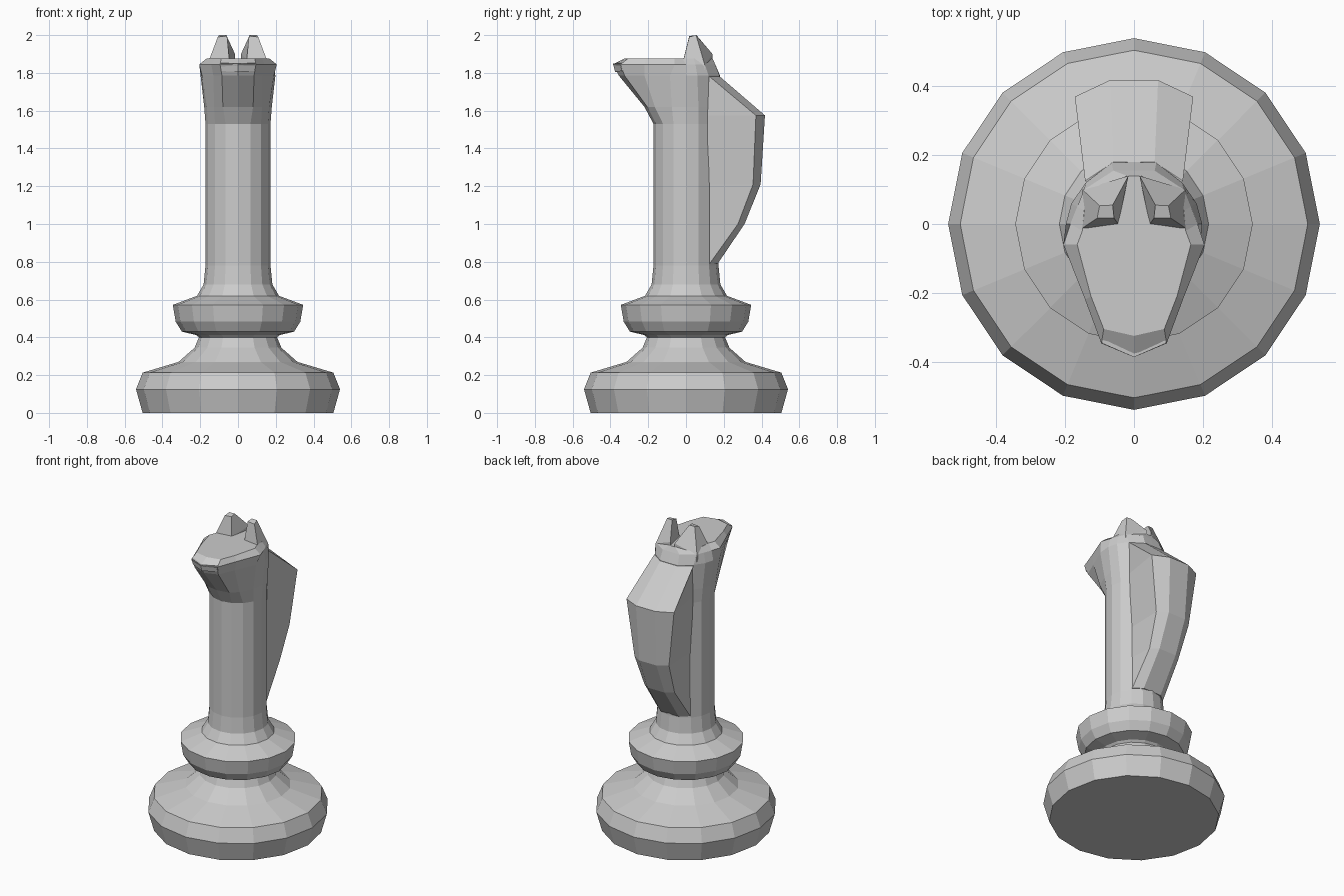
import bpy, bmesh
from math import sin, cos, pi

if "Cube" in bpy.data.objects:
    bpy.data.objects.remove(bpy.data.objects["Cube"])

SIDES = 16


def loft(name, rings):
    """Skin equal-length rings of points and cap both ends."""
    bm = bmesh.new()
    loops = [[bm.verts.new(p) for p in ring] for ring in rings]
    n = len(loops[0])
    for a, b in zip(loops, loops[1:]):
        for i in range(n):
            j = (i + 1) % n
            bm.faces.new((a[i], a[j], b[j], b[i]))
    bm.faces.new(loops[0][::-1])
    bm.faces.new(loops[-1])
    bmesh.ops.recalc_face_normals(bm, faces=bm.faces[:])
    mesh = bpy.data.meshes.new(name)
    bm.to_mesh(mesh)
    bm.free()
    obj = bpy.data.objects.new(name, mesh)
    bpy.context.collection.objects.link(obj)
    return obj


def circle(r, z):
    return [(r * cos(2 * pi * i / SIDES - pi / 2), r * sin(2 * pi * i / SIDES - pi / 2), z)
            for i in range(SIDES)]


def mirrored(half):
    """Complete a half outline (x >= 0) across x = 0."""
    return half + [(-x, y, z) for x, y, z in reversed(half) if x > 1e-6]


# Turned base, collar and neck
profile = [(.505, 0), (.54, .125), (.505, .213), (.315, .27), (.23, .345),
           (.207, .40), (.22, .412), (.297, .43), (.33, .483), (.345, .572),
           (.217, .62), (.182, .68), (.172, .78), (.172, 1.53)]
loft("base_and_neck", [circle(r, z) for r, z in profile])

# Head: half outlines run from muzzle to back of skull
outlines = [
    (1.62, [(0, -.22), (.08, -.205), (.127, -.165), (.165, -.075), (.179, 0),
            (.168, .066), (.13, .12), (.07, .16), (0, .172)]),
    (1.785, [(0, -.355), (.085, -.325), (.13, -.22), (.19, -.085), (.198, 0),
             (.182, .06), (.14, .12), (.065, .178), (0, .18)]),
    (1.845, [(0, -.387), (.095, -.347), (.142, -.22), (.205, -.06), (.185, 0),
             (.165, .05), (.145, .1), (.06, .155), (0, .155)]),
    (1.877, [(0, -.325), (.088, -.305), (.125, -.21), (.165, -.06), (.15, -.02),
             (.145, .04), (.125, .09), (.02, .14), (0, .14)]),
]
head = [circle(.172, 1.53)]
for z, half in outlines:
    head.append(mirrored([(x, y, z) for x, y in half]))
loft("head", head)

# Muzzle tip step below the nose
loft("muzzle_tip", [
    mirrored([(0, -.375, 1.805), (.088, -.34, 1.81), (.09, -.25, 1.82)]),
    mirrored([(0, -.387, 1.85), (.092, -.347, 1.852), (.095, -.25, 1.86)])])

# Mane: (z, side x, side y, back x, back y), rooted in the neck
mane = []
for z, sx, sy, bx, by in [(.79, .118, .125, .065, .168), (1.0, .11, .275, .062, .31),
                          (1.21, .125, .355, .062, .395), (1.575, .172, .37, .07, .418),
                          (1.78, .142, .125, .06, .18)]:
    root = .122 + .014 * (z > 1.5)
    mane.append(mirrored([(root - .004, .115, z), (sx, sy, z), (bx, by, z)]))
loft("mane", mane)

# Ears: tapered four-sided blocks
ear_base = [(.162, -.02, 1.845), (.046, 0, 1.87), (.016, .14, 1.9), (.15, .1, 1.84)]
ear_tip = [(.107, .017, 1.99), (.058, .017, 1.995), (.062, .055, 2.0), (.1, .053, 2.0)]
ear_root = [(x, y, 1.78) for x, y, z in ear_base]
for name, s in (("ear_right", 1), ("ear_left", -1)):
    loft(name, [[(s * x, y, z) for x, y, z in ring] for ring in (ear_root, ear_base, ear_tip)])
